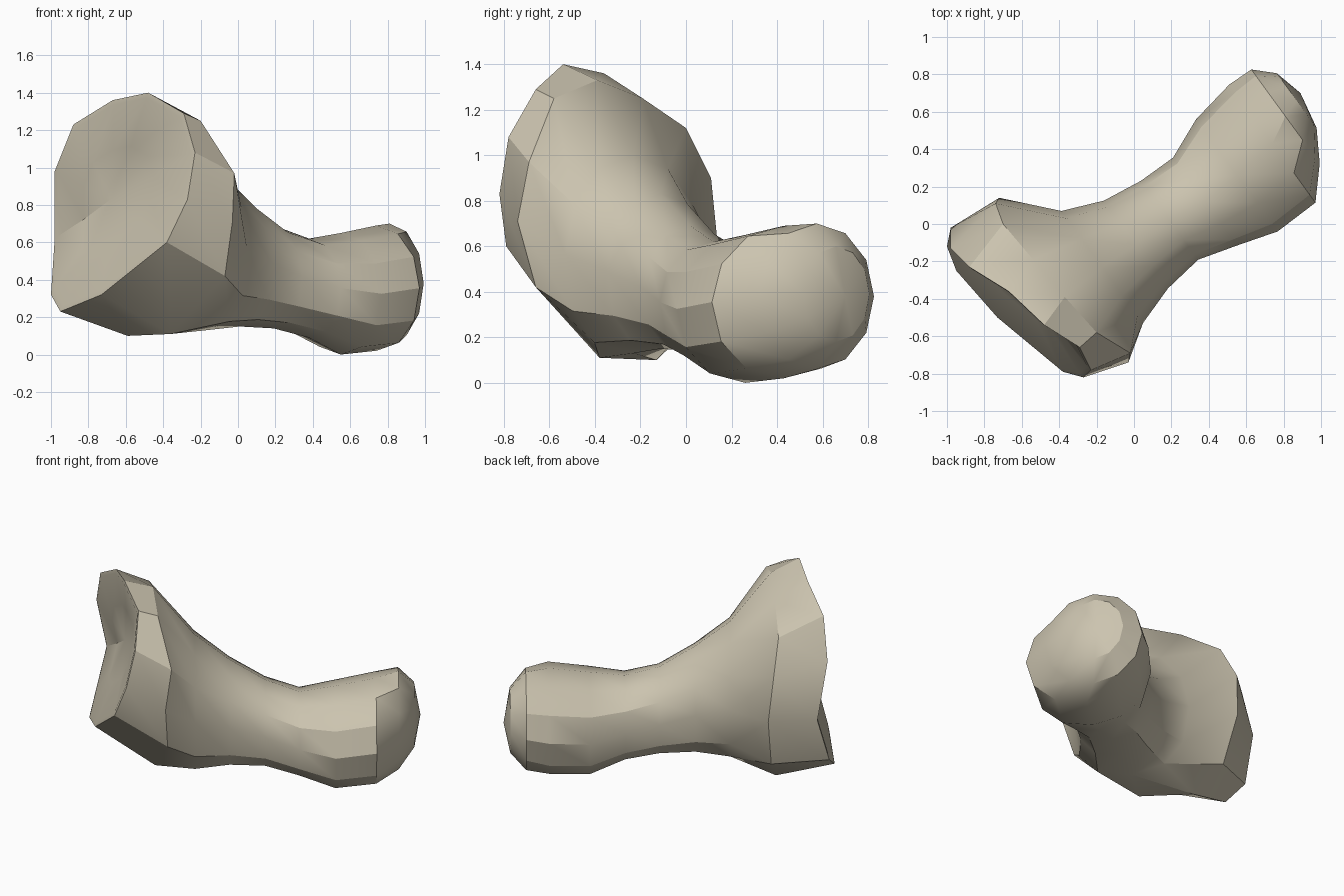
import bpy
import bmesh
from math import sin, cos, pi, copysign
from mathutils import Vector

default_cube = bpy.data.objects.get("Cube")
if default_cube:
    bpy.data.objects.remove(default_cube, do_unlink=True)

SIDES = 12
ACROSS = Vector((0.59, -0.81, 0))      # horizontal direction across the shaft
INWARD = Vector((0.68, 0.72, -0.1))    # direction into the hollow joint face
DIMPLE = Vector((-0.68, -0.25, 0.83))  # deepest point of the hollow

# Rim of the hollow joint face, running over the top and back underneath
RIM = [Vector(p) for p in (
    (-.98, -.13, .98), (-.88, -.23, 1.23), (-.67, -.36, 1.36), (-.48, -.54, 1.4),
    (-.29, -.66, 1.29), (-.23, -.78, 1.08), (-.27, -.82, .83), (-.38, -.79, .6),
    (-.73, -.5, .32), (-.95, -.25, .23), (-1, -.12, .32), (-.98, -.02, .62))]

# Widest ring of the flared end, behind the rim
FLANGE = [Vector(p) for p in (
    (-.74, .11, .9), (-.7, 0, 1.12), (-.54, -.19, 1.25), (-.37, -.39, 1.33),
    (-.2, -.58, 1.25), (-.02, -.69, .97), (-.03, -.74, .71), (-.07, -.66, .42),
    (-.36, -.38, .11), (-.59, -.13, .1), (-.68, .05, .27), (-.72, .14, .6))]

# Shaft and rounded end: centre x, centre y, half width, bottom, top, roundness
SECTIONS = (
    (-.17, -.23, .37, .13, 1, .8),
    (.01, -.11, .29, .15, .83, .8),
    (.19, .02, .26, .14, .69, .8),
    (.38, .12, .29, .09, .62, .85),
    (.55, .26, .37, 0, .65, .95),
    (.74, .43, .39, .02, .69, .95),
    (.81, .575, .31, .06, .7, 1),
    (.87, .66, .18, .18, .6, 1))


def section_ring(x, y, half_width, bottom, top, roundness):
    """Oval across the shaft, with a squarer underside where roundness is low."""
    middle = Vector((x, y, (bottom + top) / 2))
    rise = Vector((0, 0, (top - bottom) / 2))
    ring = []
    for i in range(SIDES):
        angle = 2 * pi * i / SIDES
        power = roundness if i > SIDES / 2 else 1
        c, s = (copysign(abs(f) ** power, f) for f in (cos(angle), sin(angle)))
        ring.append(middle - ACROSS * half_width * c + rise * s)
    return ring


def shrink_ring(ring, centre, scale, depth):
    """Copy of a ring drawn towards a centre and pushed into the bone."""
    return [centre.lerp(p, scale) + INWARD * depth for p in ring]


def bridge(bm, first, second):
    for i in range(SIDES):
        j = (i + 1) % SIDES
        bm.faces.new((first[i], first[j], second[j], second[i]))


def close_end(bm, ring, point):
    tip = bm.verts.new(point)
    for i in range(SIDES):
        bm.faces.new((ring[i], ring[(i + 1) % SIDES], tip))


# Rings from the hollow face, over the rim, along the shaft to the rounded end
rim_centre = sum(RIM, Vector()) / SIDES
rings = [shrink_ring(RIM, DIMPLE, 0.5, 0.01),
         shrink_ring(RIM, rim_centre, 0.95, 0),
         RIM, FLANGE]
rings += [section_ring(*section) for section in SECTIONS]

bm = bmesh.new()
loops = [[bm.verts.new(p) for p in ring] for ring in rings]
for first, second in zip(loops, loops[1:]):
    bridge(bm, first, second)
close_end(bm, loops[0], DIMPLE)
close_end(bm, loops[-1], (0.89, 0.7, 0.38))
bmesh.ops.recalc_face_normals(bm, faces=bm.faces)

mesh = bpy.data.meshes.new("bone")
bm.to_mesh(mesh)
bm.free()
bone = bpy.data.objects.new("bone", mesh)
bpy.context.collection.objects.link(bone)

# Bone colour
ivory = bpy.data.materials.new("dull ivory")
ivory.use_nodes = True
ivory.diffuse_color = (0.6, 0.55, 0.43, 1)
ivory.node_tree.nodes["Principled BSDF"].inputs["Base Color"].default_value = ivory.diffuse_color
mesh.materials.append(ivory)

# Smooth surface with crisp rim edges
bpy.ops.object.select_all(action="DESELECT")
bone.select_set(True)
bpy.context.view_layer.objects.active = bone
bpy.ops.object.shade_smooth_by_angle(angle=pi / 6)
